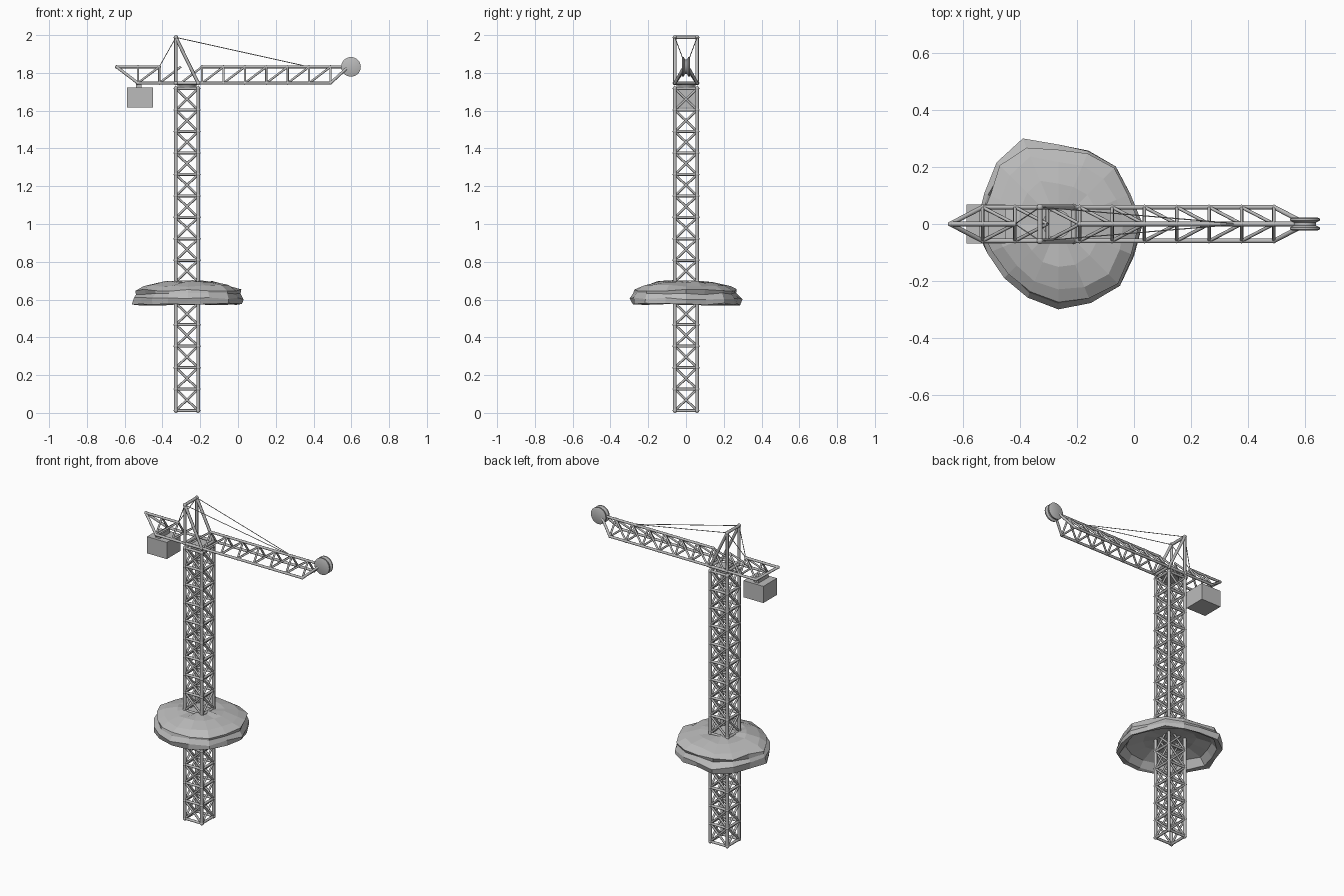
import bpy, bmesh, math, random
from mathutils import Vector, Matrix

cube = bpy.data.objects.get("Cube")
if cube:
    bpy.data.objects.remove(cube, do_unlink=True)
random.seed(4)

grey = bpy.data.materials.new("plain grey")
grey.use_nodes = True
grey.diffuse_color = (0.5, 0.5, 0.5, 1)
grey.node_tree.nodes["Principled BSDF"].inputs["Base Color"].default_value = (0.5, 0.5, 0.5, 1)


def finish(name, bm, smooth=False):
    bmesh.ops.recalc_face_normals(bm, faces=bm.faces)
    me = bpy.data.meshes.new(name)
    bm.to_mesh(me)
    bm.free()
    me.materials.append(grey)
    ob = bpy.data.objects.new(name, me)
    bpy.context.collection.objects.link(ob)
    if smooth:
        bpy.ops.object.select_all(action='DESELECT')
        ob.select_set(True)
        bpy.context.view_layer.objects.active = ob
        bpy.ops.object.shade_smooth_by_angle(angle=math.radians(50))
    return ob


def tubes(name, segments, radius, sides=8):
    bm = bmesh.new()
    for a, b in segments:
        a, b = Vector(a), Vector(b)
        d = b - a
        m = Matrix.Translation((a + b) / 2) @ d.to_track_quat('Z', 'Y').to_matrix().to_4x4()
        bmesh.ops.create_cone(bm, cap_ends=True, segments=sides, radius1=radius,
                              radius2=radius, depth=d.length, matrix=m)
    return finish(name, bm, True)


def joints(name, points, radius):
    bm = bmesh.new()
    for p in points:
        bmesh.ops.create_uvsphere(bm, u_segments=8, v_segments=6, radius=radius,
                                  matrix=Matrix.Translation(p))
    return finish(name, bm, True)


def box(name, centre, size):
    bm = bmesh.new()
    bmesh.ops.create_cube(bm, size=1, matrix=Matrix.Translation(centre) @ Matrix.Diagonal((*size, 1)))
    return finish(name, bm)


def lathe(name, profile, radius_at, jitter, place):
    # Rings of (radius, height); the first and last rings are closed with a face
    bm = bmesh.new()
    n = len(radius_at)
    rings = []
    for r, z in profile:
        ring = []
        for i, k in enumerate(radius_at):
            t = math.tau * i / n
            rr = r * k * (1 + random.uniform(-jitter, jitter))
            zz = z + random.uniform(-jitter, jitter) * 0.22
            ring.append(bm.verts.new(place @ Vector((rr * math.cos(t), rr * math.sin(t), zz))))
        rings.append(ring)
    for lo, hi in zip(rings, rings[1:]):
        for i in range(n):
            j = (i + 1) % n
            bm.faces.new((lo[i], lo[j], hi[j], hi[i]))
    bm.faces.new(rings[0])
    bm.faces.new(rings[-1])
    return finish(name, bm, jitter == 0)


# Lattice mast: four legs, horizontal rings and crossed braces
MX, H = -0.27, 0.059
BAYS, Z0, STEP = 15, 0.012, 0.1137
corners = [(MX - H, -H), (MX + H, -H), (MX + H, H), (MX - H, H)]
levels = [Z0 + STEP * i for i in range(BAYS + 1)]
legs = [((x, y, Z0), (x, y, levels[-1])) for x, y in corners]
rings, braces = [], []
for c in range(4):
    p, q = corners[c], corners[(c + 1) % 4]
    for z in levels:
        rings.append(((*p, z), (*q, z)))
    for lo, hi in zip(levels, levels[1:]):
        braces += [((*p, lo), (*q, hi)), ((*q, lo), (*p, hi))]
tubes("mast_legs", legs, 0.010)
tubes("mast_rings", rings, 0.008)
tubes("mast_braces", braces, 0.0065)
joints("mast_joints", [(x, y, z) for x, y in corners for z in levels], 0.012)

# Slewing ring between mast and jib
lathe("slewing_ring", [(0.05, 1.712), (0.05, 1.742)], [1] * 24, 0, Matrix.Translation((MX, 0, 0)))

# Triangular jib: two bottom chords, one top chord broken at the tower frame
ZB, ZT, X0, BAY = 1.746, 1.832, -0.53, 0.1133
xs = [X0 + BAY * i for i in range(10)]
tail, tip = (-0.643, 0, ZT), (0.575, 0, ZT)
chords = [(tail, (xs[1], 0, ZT)), ((xs[3], 0, ZT), tip)]
lacing = [((x, -H, ZB), (x, H, ZB)) for x in xs]
for s in (-H, H):
    chords += [((xs[0], s, ZB), (xs[-1], s, ZB)), (tail, (xs[0], s, ZB)),
               ((xs[-1], s, ZB), (0.575, s * 0.25, ZT - 0.008))]
    lacing += [((x, s, ZB), (x, 0, ZT)) for i, x in enumerate(xs) if i != 2]
    lacing += [((a, s, ZB), (b, 0, ZT)) for a, b in zip(xs, xs[1:])]
tubes("jib_chords", chords, 0.008)
tubes("jib_lacing", lacing, 0.006)
joints("jib_joints", [(x, s, ZB) for x in xs for s in (-H, H)]
       + [(x, 0, ZT) for i, x in enumerate(xs) if i != 2] + [tail], 0.009)

# Tower frame above the mast
AX, AZ = MX - H, 1.988
frame = [((AX, -H, AZ), (AX, H, AZ))]
for s in (-H, H):
    frame += [((AX, s, ZB), (AX, s, AZ)), ((MX + H, s, ZB), (AX, s, AZ)),
              ((AX, s, ZB), (MX + H, s, ZB))]
for x in (AX, MX + H):
    frame.append(((x, -H, ZB), (x, H, ZB)))
tubes("tower_frame", frame, 0.009)
joints("tower_joints", [(x, s, z) for s in (-H, H)
                        for x, z in ((AX, AZ), (AX, ZB), (MX + H, ZB))], 0.012)

# Stay cables
cables = [((AX, s, AZ), (x, 0, ZT)) for s in (-H, H) for x in (xs[1], xs[8])]
tubes("stay_cables", cables, 0.0022, 6)

# Counterweight and its hanger
box("counterweight", (-0.518, 0, 1.67), (0.138, 0.136, 0.105))
box("counterweight_hanger", (-0.525, 0, 1.733), (0.03, 0.1, 0.03))

# Grooved pulley at the jib tip
groove = [(0.046, -0.022), (0.052, -0.019), (0.052, -0.012), (0.038, -0.005),
          (0.038, 0.005), (0.052, 0.012), (0.052, 0.019), (0.046, 0.022)]
lathe("tip_pulley", groove, [1] * 32, 0,
      Matrix.Translation((0.598, 0, ZT)) @ Matrix.Rotation(math.pi / 2, 4, 'X'))

# Faceted rocky shell around the mast, hollow underneath
outline = [0.3, 0.278, 0.295, 0.285, 0.277, 0.32, 0.305, 0.285,
           0.295, 0.265, 0.265, 0.283, 0.295, 0.3, 0.312, 0.295]
shell = [(0.1, 0.66), (0.5, 0.65), (0.8, 0.62), (0.9, 0.578), (0.98, 0.575), (0.99, 0.605),
         (0.92, 0.63), (0.93, 0.65), (0.78, 0.673), (0.5, 0.692), (0.2, 0.697)]
lathe("rocky_shell", shell, outline, 0.03, Matrix.Translation((-0.265, 0, 0)))
